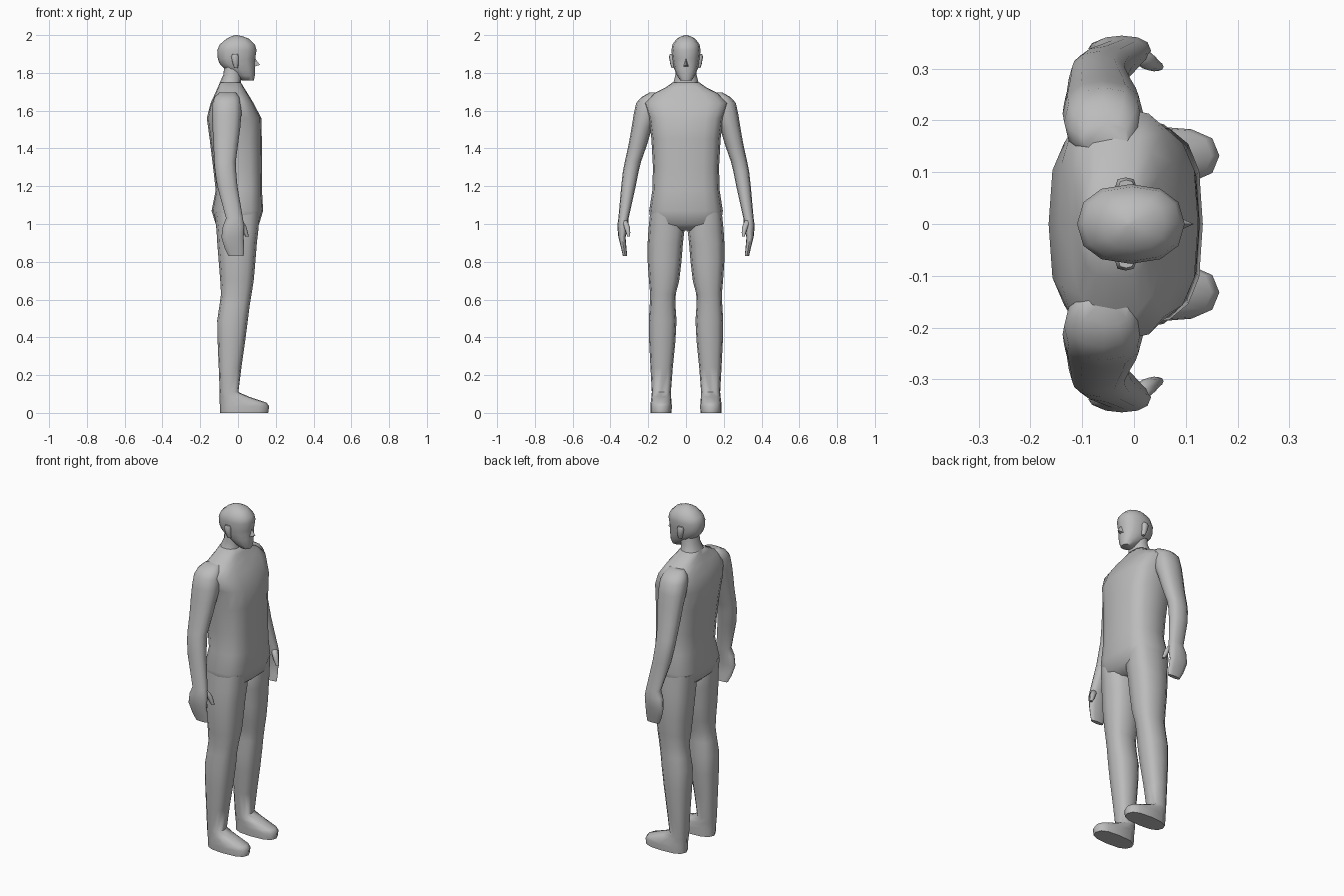
import bpy, bmesh, math
from mathutils import Vector

skin = bpy.data.materials.new("plain_grey")
skin.diffuse_color = (0.5, 0.5, 0.5, 1)


def finish(name, bm, mirror=False, angle=60):
    bmesh.ops.recalc_face_normals(bm, faces=bm.faces)
    me = bpy.data.meshes.new(name)
    bm.to_mesh(me)
    bm.free()
    me.materials.append(skin)
    ob = bpy.data.objects.new(name, me)
    bpy.context.collection.objects.link(ob)
    bpy.ops.object.select_all(action='DESELECT')
    ob.select_set(True)
    bpy.context.view_layer.objects.active = ob
    bpy.ops.object.shade_smooth_by_angle(angle=math.radians(angle))
    if mirror:
        m = ob.modifiers.new("mirror", 'MIRROR')
        m.use_axis = (False, True, False)
        m.use_mirror_merge = False
    return ob


def loft(name, rings, sides=12, power=2.3, mirror=False):
    """Skin a stack of rounded rings given as (z, back, front, y_min, y_max)."""
    bm = bmesh.new()
    loops = []
    for z, x0, x1, y0, y1 in rings:
        loop = []
        for i in range(sides):
            a = 2 * math.pi * i / sides
            c, s = math.cos(a), math.sin(a)
            px = math.copysign(abs(c) ** (2 / power), c)
            py = math.copysign(abs(s) ** (2 / power), s)
            loop.append(bm.verts.new(((x0 + x1) / 2 + px * (x1 - x0) / 2,
                                      (y0 + y1) / 2 + py * (y1 - y0) / 2, z)))
        loops.append(loop)
    for a, b in zip(loops, loops[1:]):
        for i in range(sides):
            j = (i + 1) % sides
            bm.faces.new((a[i], a[j], b[j], b[i]))
    bm.faces.new(loops[0])
    bm.faces.new(loops[-1])
    return finish(name, bm, mirror)


def centred(rows):
    return [(z, x0, x1, -y, y) for z, x0, x1, y in rows]


# Torso from crotch to shoulders
loft("torso", centred([
    (0.965, -0.08, 0.07, 0.11), (1.0, -0.118, 0.112, 0.185),
    (1.07, -0.14, 0.133, 0.195), (1.18, -0.118, 0.127, 0.178),
    (1.3, -0.132, 0.127, 0.175), (1.45, -0.15, 0.126, 0.183),
    (1.56, -0.165, 0.124, 0.197), (1.64, -0.145, 0.082, 0.225),
    (1.69, -0.122, 0.052, 0.175), (1.725, -0.106, 0.03, 0.105),
    (1.75, -0.096, 0.015, 0.07)]), sides=16, power=3)

# Neck
loft("neck", centred([
    (1.70, -0.11, 0.03, 0.09), (1.75, -0.096, 0.015, 0.066),
    (1.79, -0.078, 0.02, 0.056), (1.85, -0.07, 0.02, 0.056)]))

# Head with narrow jaw and domed crown
loft("head", centred([
    (1.76, 0.02, 0.084, 0.03), (1.785, -0.015, 0.089, 0.047),
    (1.82, -0.07, 0.09, 0.062), (1.85, -0.098, 0.09, 0.069),
    (1.875, -0.107, 0.091, 0.073), (1.92, -0.11, 0.098, 0.077),
    (1.95, -0.097, 0.09, 0.072), (1.98, -0.062, 0.06, 0.05),
    (1.994, -0.035, 0.025, 0.025), (2.0, -0.015, -0.005, 0.005)]))

# Nose wedge
bm = bmesh.new()
pts = [(0.085, 0, 1.885), (0.116, 0, 1.842), (0.08, 0.016, 1.832), (0.08, -0.016, 1.832)]
v = [bm.verts.new(p) for p in pts]
for f in ((0, 1, 2), (0, 3, 1), (1, 3, 2), (0, 2, 3)):
    bm.faces.new([v[i] for i in f])
finish("nose", bm, angle=30)

# Ears
loft("ear", [
    (1.825, -0.018, 0.0, 0.055, 0.076), (1.85, -0.028, 0.003, 0.055, 0.084),
    (1.885, -0.036, 0.004, 0.055, 0.09), (1.9, -0.03, 0.0, 0.055, 0.085)],
    sides=8, power=3, mirror=True)

# Arms, shoulder down to fingertips
loft("arm", [
    (1.695, -0.1, -0.01, 0.14, 0.195), (1.67, -0.125, 0.008, 0.13, 0.238),
    (1.64, -0.135, 0.016, 0.13, 0.264), (1.58, -0.138, 0.018, 0.15, 0.277),
    (1.51, -0.135, 0.012, 0.18, 0.288), (1.42, -0.13, 0.0, 0.206, 0.304),
    (1.33, -0.126, -0.012, 0.238, 0.324), (1.28, -0.122, -0.01, 0.25, 0.334),
    (1.2, -0.11, -0.003, 0.266, 0.343), (1.03, -0.063, 0.026, 0.304, 0.358),
    (0.99, -0.08, 0.033, 0.306, 0.364), (0.93, -0.088, 0.03, 0.32, 0.358),
    (0.87, -0.07, 0.032, 0.315, 0.343), (0.83, -0.05, 0.03, 0.311, 0.334)],
    mirror=True)

# Thumbs
loft("thumb", [
    (1.02, -0.01, 0.025, 0.312, 0.345), (0.985, 0.012, 0.045, 0.297, 0.328),
    (0.955, 0.026, 0.052, 0.295, 0.318), (0.935, 0.038, 0.057, 0.296, 0.312)],
    sides=8, mirror=True)

# Legs with feet
loft("leg", [
    (1.06, -0.125, 0.115, 0.03, 0.19), (0.97, -0.114, 0.108, 0.008, 0.199),
    (0.9, -0.11, 0.1, 0.016, 0.203), (0.8, -0.102, 0.092, 0.024, 0.203),
    (0.7, -0.094, 0.083, 0.036, 0.196), (0.63, -0.09, 0.072, 0.054, 0.19),
    (0.57, -0.098, 0.062, 0.056, 0.192), (0.49, -0.11, 0.052, 0.05, 0.197),
    (0.38, -0.108, 0.038, 0.056, 0.195), (0.24, -0.102, 0.018, 0.07, 0.188),
    (0.11, -0.097, 0.002, 0.08, 0.181), (0.085, -0.097, 0.06, 0.079, 0.183),
    (0.055, -0.097, 0.15, 0.076, 0.187), (0.035, -0.096, 0.165, 0.075, 0.189),
    (0.0, -0.094, 0.16, 0.076, 0.187)], power=2.6, mirror=True)
